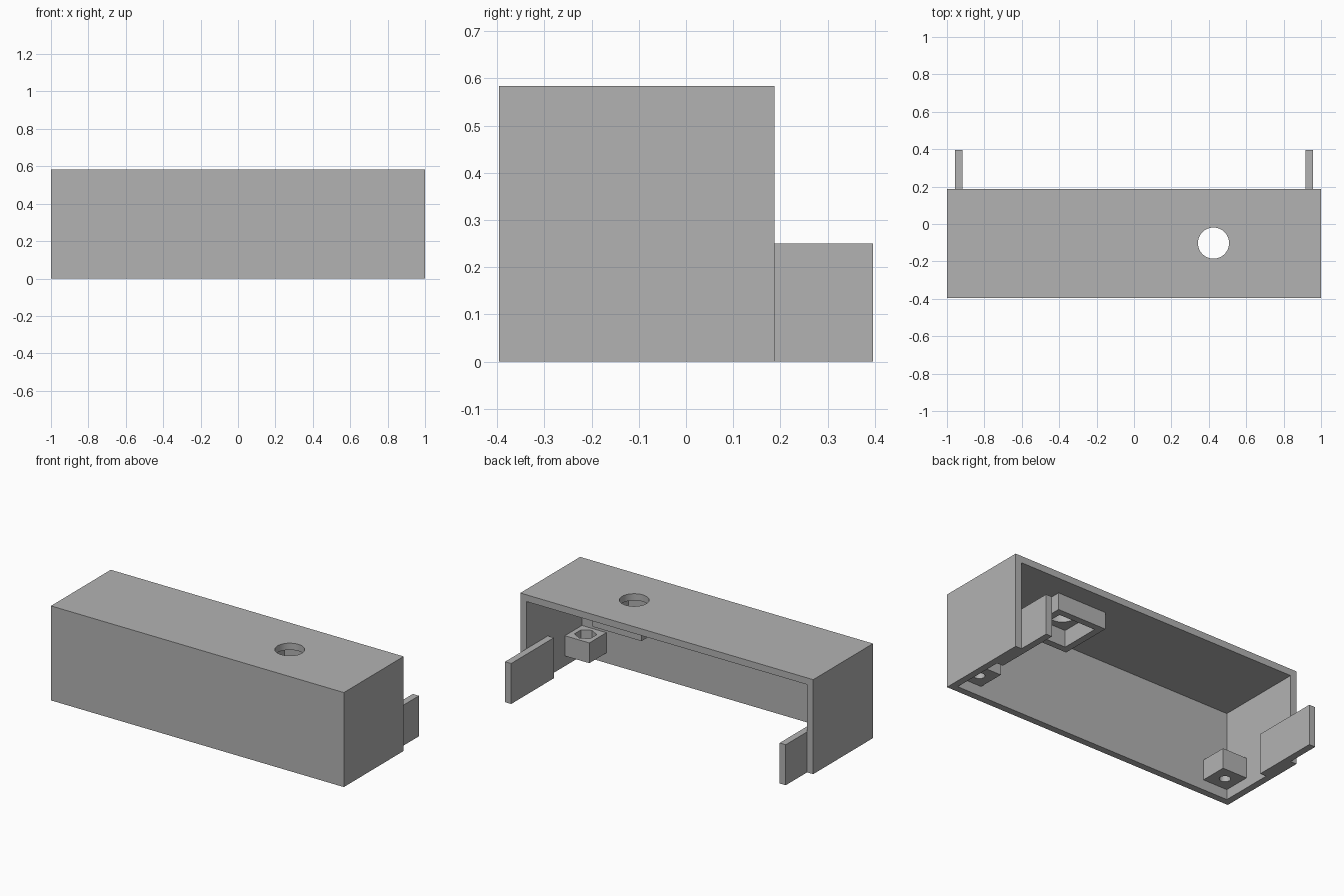
import bpy
import bmesh
from math import pi
from mathutils import Matrix, Vector

cube = bpy.data.objects.get("Cube")
if cube:
    bpy.data.objects.remove(cube, do_unlink=True)

MM = 2 / 48                      # the case is 48 units long
WALL = MM
HEIGHT = 14 * MM
FRONT, BACK, REAR = -9.5 * MM, 4.5 * MM, 9.5 * MM
INNER_X = 1 - WALL
CEILING = HEIGHT - WALL
HOLE = Vector((0.425, -0.102, 0))

grey = bpy.data.materials.new("plain grey")
grey.use_nodes = True
grey.diffuse_color = (0.45, 0.45, 0.45, 1)
grey.node_tree.nodes["Principled BSDF"].inputs["Base Color"].default_value = (0.45, 0.45, 0.45, 1)


def finish(name, bm):
    mesh = bpy.data.meshes.new(name)
    bm.to_mesh(mesh)
    bm.free()
    mesh.materials.append(grey)
    obj = bpy.data.objects.new(name, mesh)
    bpy.context.collection.objects.link(obj)
    return obj


def box(name, low, high):
    low, high = Vector(low), Vector(high)
    bm = bmesh.new()
    bmesh.ops.create_cube(bm, size=1, matrix=Matrix.Translation((low + high) / 2)
                          @ Matrix.Diagonal((*(high - low), 1)))
    return finish(name, bm)


def prism(name, centre, radius, z0, z1, sides, turn=0):
    bm = bmesh.new()
    place = Matrix.Translation((centre[0], centre[1], (z0 + z1) / 2))
    bmesh.ops.create_cone(bm, cap_ends=True, segments=sides, radius1=radius, radius2=radius,
                          depth=z1 - z0, matrix=place @ Matrix.Rotation(turn, 4, "Z"))
    return finish(name, bm)


def cut(obj, *cutters):
    # Subtract each cutter, then discard it
    bpy.ops.object.select_all(action="DESELECT")
    bpy.context.view_layer.objects.active = obj
    obj.select_set(True)
    for cutter in cutters:
        cutter.hide_render = True
        mod = obj.modifiers.new("cut", "BOOLEAN")
        mod.operation = "DIFFERENCE"
        mod.solver = "EXACT"
        mod.object = cutter
        bpy.ops.object.modifier_apply(modifier=mod.name)
        bpy.data.objects.remove(cutter, do_unlink=True)
    bpy.ops.object.shade_smooth_by_angle()


# Case: open at the bottom and back, with a round hole in the top
case = box("case_shell", (-1, FRONT, 0), (1, BACK, HEIGHT))
cut(case,
    box("cavity", (-INNER_X, FRONT + WALL, -1), (INNER_X, 1, CEILING)),
    prism("button_hole", HOLE, 2 * MM, CEILING - WALL, HEIGHT + WALL, 48))

# Square collar hanging from the ceiling around the hole
outer, inner = Vector((4 * MM, 4 * MM, 0)), Vector((3 * MM, 3 * MM, 0))
bottom = Vector((0, 0, CEILING - 2.5 * MM))
top = Vector((0, 0, CEILING))
collar = box("button_collar", HOLE - outer + bottom, HOLE + outer + top)
cut(collar, box("collar_opening", HOLE - inner + bottom - top, HOLE + inner + top * 2))

for side, label in ((1, "left"), (-1, "right")):
    # Tab that reaches out of the back along the side wall
    xs = sorted((side * INNER_X, side * (INNER_X - MM)))
    box(label + "_tab", (xs[0], REAR - 10 * MM, 0), (xs[1], REAR, 6 * MM))

    # Corner screw block with a nut pocket above a screw hole
    xs = sorted((side * INNER_X, side * (INNER_X - 4 * MM)))
    y0 = FRONT + WALL
    z0, z1 = 1.5 * MM, 4.5 * MM
    centre = (sum(xs) / 2, y0 + 2 * MM)
    block = box(label + "_screw_block", (xs[0], y0, z0), (xs[1], y0 + 4 * MM, z1))
    cut(block,
        prism("nut_pocket", centre, 1.5 * MM, z1 - 1.5 * MM, z1 + MM, 6),
        prism("screw_hole", centre, 0.75 * MM, z0 - MM, z1 + MM, 32))
